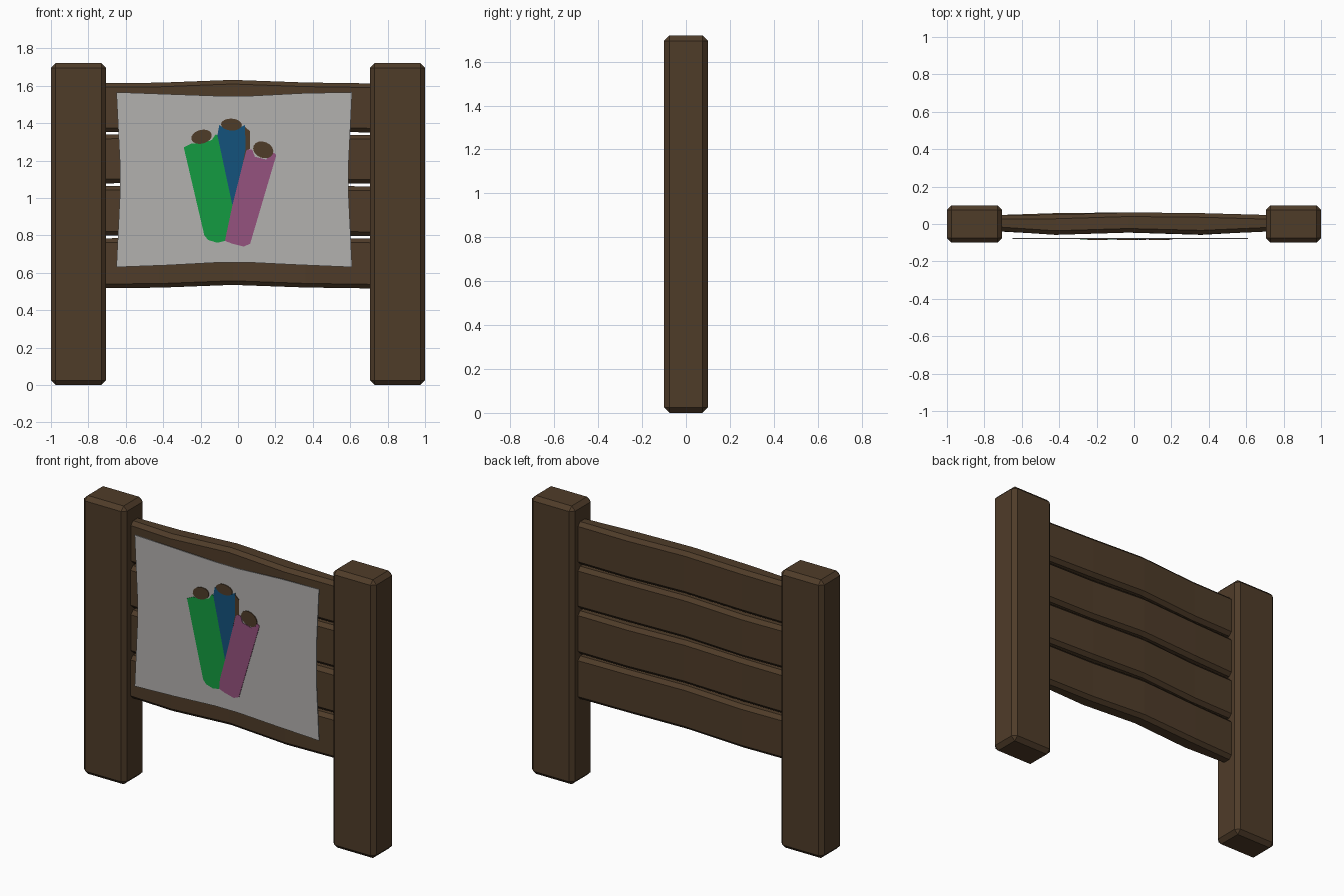
import bpy, bmesh, math

if "Cube" in bpy.data.objects:
    bpy.data.objects.remove(bpy.data.objects["Cube"])


def material(name, rgb):
    m = bpy.data.materials.new(name)
    m.diffuse_color = (*rgb, 1)
    m.use_nodes = True
    m.node_tree.nodes["Principled BSDF"].inputs["Base Color"].default_value = m.diffuse_color
    return m


BROWN = material("brown_wood", (0.078, 0.045, 0.022))
PAPER = material("grey_paper", (0.45, 0.44, 0.43))
GREEN = material("green", (0.007, 0.33, 0.052))
BLUE = material("blue", (0.007, 0.085, 0.20))
PINK = material("magenta", (0.30, 0.085, 0.21))


def finish(bm, name, mat):
    bmesh.ops.recalc_face_normals(bm, faces=bm.faces)
    me = bpy.data.meshes.new(name)
    bm.to_mesh(me)
    bm.free()
    me.materials.append(mat)
    ob = bpy.data.objects.new(name, me)
    bpy.context.collection.objects.link(ob)
    return ob


def plate(name, pts, y_back, thick, mat):
    """Flat outline in x,z extruded toward the front."""
    bm = bmesh.new()
    f = bm.faces.new([bm.verts.new((x, y_back, z)) for x, z in pts])
    r = bmesh.ops.extrude_face_region(bm, geom=[f])
    for v in r["geom"]:
        if isinstance(v, bmesh.types.BMVert):
            v.co.y -= thick
    bmesh.ops.triangulate(bm, faces=[f for f in bm.faces if len(f.verts) > 4])
    return finish(bm, name, mat)


def ellipse(cx, cz, rx, rz, tilt=0, n=16):
    c, s = math.cos(tilt), math.sin(tilt)
    out = []
    for i in range(n):
        a = 2 * math.pi * i / n
        u, v = rx * math.cos(a), rz * math.sin(a)
        out.append((cx + u * c - v * s, cz + u * s + v * c))
    return out


# two chamfered posts
for side, x in (("left", -0.8525), ("right", 0.8525)):
    bm = bmesh.new()
    bmesh.ops.create_cube(bm, size=1)
    for v in bm.verts:
        v.co = (x + v.co.x * 0.295, v.co.y * 0.2, 0.86 + v.co.z * 1.72)
    bmesh.ops.bevel(bm, geom=bm.edges[:], offset=0.025, segments=1, affect='EDGES')
    finish(bm, side + "_post", BROWN)


# wavy planks: chamfered section swept through five stations
def plank(name, z0, z1, flip):
    xs = (-0.72, -0.42, -0.03, 0.36, 0.72)
    rise = (0.0, 0.002, 0.017, 0.003, -0.002)
    front = (-0.038, -0.058, -0.046, -0.056, -0.04)
    back = (0.048, 0.05, 0.062, 0.058, 0.048)
    if flip:
        front, back = front[::-1], back[::-1]
    c = 0.022
    bm = bmesh.new()
    rings = []
    for x, r, f, b in zip(xs, rise, front, back):
        sec = [(f, z0 + c), (f + c, z0), (b - c, z0), (b, z0 + c),
               (b, z1 - c), (b - c, z1), (f + c, z1), (f, z1 - c)]
        rings.append([bm.verts.new((x, y, z + r)) for y, z in sec])
    for a, b in zip(rings, rings[1:]):
        for i in range(8):
            j = (i + 1) % 8
            bm.faces.new((a[i], a[j], b[j], b[i]))
    bm.faces.new(rings[0])
    bm.faces.new(rings[-1])
    finish(bm, name, BROWN)


for i, (z0, z1) in enumerate(((0.518, 0.784), (0.798, 1.063), (1.078, 1.338), (1.352, 1.614))):
    plank("plank_%d" % (i + 1), z0, z1, i % 2 == 0)

# paper sheet with slightly pinched edges
plate("paper_sheet", [(-0.65, 1.565), (-0.38, 1.555), (-0.1, 1.545), (0.06, 1.545),
                      (0.35, 1.56), (0.61, 1.565), (0.592, 1.2), (0.592, 1.0), (0.61, 0.63),
                      (0.3, 0.643), (0.06, 0.655), (-0.1, 0.655), (-0.38, 0.64),
                      (-0.65, 0.63), (-0.632, 1.0), (-0.632, 1.2)], -0.075, 0.006, PAPER)

# painted sticks and their brown ends
Y = -0.081
plate("green_stick", [(-0.29, 1.27), (-0.25, 1.29), (-0.20, 1.29), (-0.14, 1.31),
                      (-0.12, 1.34), (-0.11, 1.335), (-0.03, 0.96), (-0.07, 0.77),
                      (-0.11, 0.76), (-0.16, 0.775), (-0.18, 0.80)], Y, 0.003, GREEN)
plate("blue_stick", [(-0.11, 1.335), (-0.10, 1.39), (-0.07, 1.37), (0.0, 1.37),
                     (0.038, 1.39), (0.04, 1.26), (0.025, 1.18), (-0.03, 0.96)], Y, 0.003, BLUE)
plate("magenta_stick", [(0.045, 1.26), (0.075, 1.26), (0.09, 1.22), (0.15, 1.205),
                        (0.18, 1.25), (0.205, 1.23), (0.065, 0.755), (0.03, 0.74),
                        (-0.03, 0.755), (-0.07, 0.77), (-0.065, 0.83), (-0.03, 0.96)], Y, 0.003, PINK)
plate("stick_shadow_side", [(0.038, 1.38), (0.065, 1.355), (0.065, 1.262), (0.045, 1.255),
                            (0.025, 1.18), (0.04, 1.26)], Y, 0.0035, BROWN)
for nm, e in (("green", (-0.195, 1.327, 0.056, 0.037, 0.25)),
              ("blue", (-0.035, 1.392, 0.056, 0.032, -0.05)),
              ("magenta", (0.135, 1.257, 0.056, 0.043, -0.4))):
    plate(nm + "_stick_end", ellipse(*e), Y, 0.005, BROWN)
